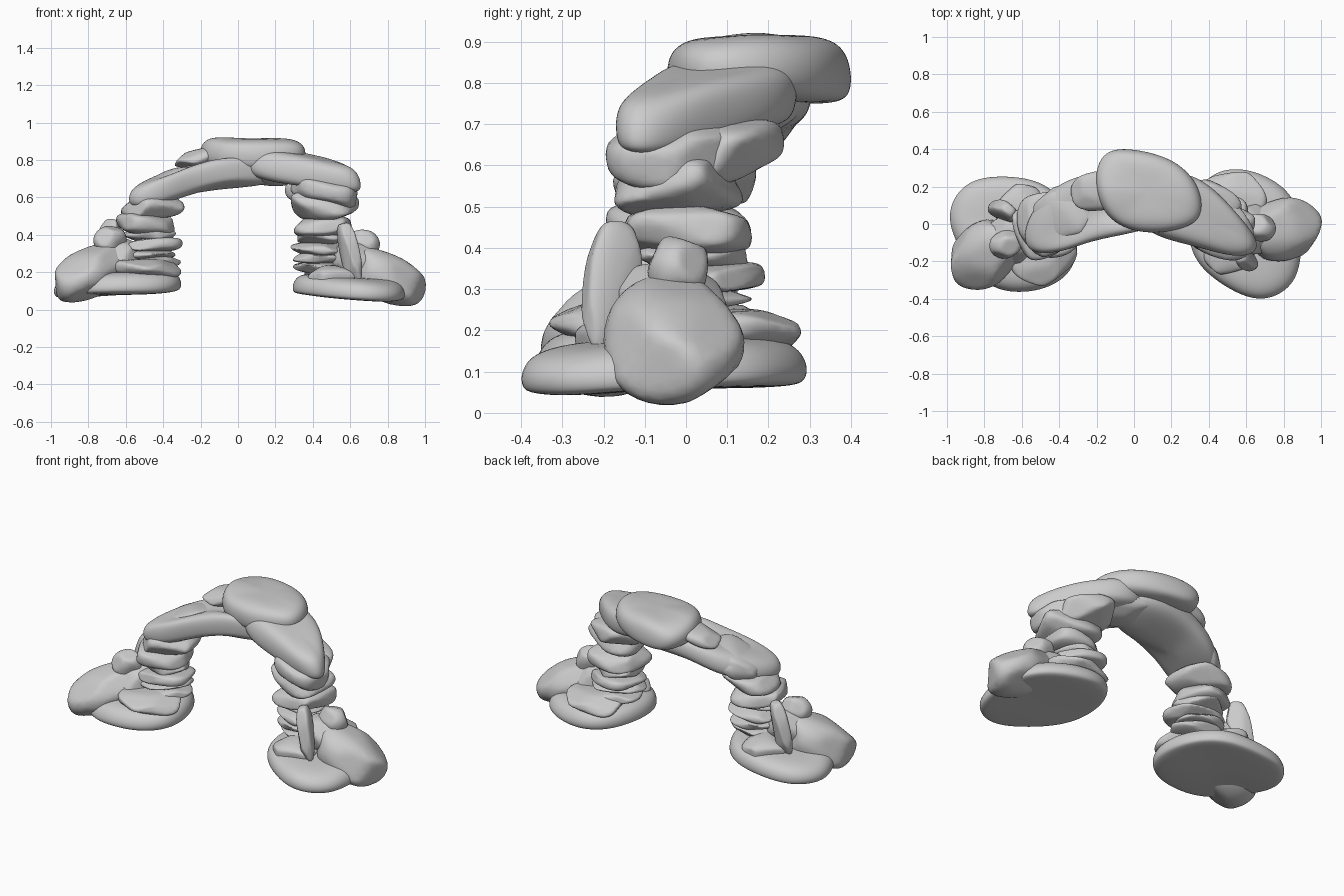
import bpy, bmesh, random
from math import radians
from mathutils import Vector, Matrix, Euler

if "Cube" in bpy.data.objects:
    bpy.data.objects.remove(bpy.data.objects["Cube"])

random.seed(7)


def finish(name, bm, levels):
    bmesh.ops.recalc_face_normals(bm, faces=bm.faces)
    for f in bm.faces:
        f.smooth = True
    me = bpy.data.meshes.new(name)
    bm.to_mesh(me)
    bm.free()
    ob = bpy.data.objects.new(name, me)
    bpy.context.collection.objects.link(ob)
    ob.modifiers.new("round", 'SUBSURF').levels = levels
    ob.modifiers["round"].render_levels = levels
    return ob


def boulder(name, loc, size, rot=(0, 0, 0), box=0.75):
    """Faceted, slightly boxy stone of a given overall size."""
    bm = bmesh.new()
    bmesh.ops.create_icosphere(bm, subdivisions=3, radius=1)
    for v in bm.verts:
        v.co = Vector([abs(c) ** box * (1 if c > 0 else -1) for c in v.co])
    for _ in range(16):
        n = Vector([random.gauss(0, 1) for _ in range(3)]).normalized()
        d = random.uniform(0.8, 1.0)
        for v in bm.verts:
            over = v.co.dot(n) - d
            if over > 0:
                v.co -= n * over
    lo = [min(v.co[i] for v in bm.verts) for i in range(3)]
    hi = [max(v.co[i] for v in bm.verts) for i in range(3)]
    m = Euler([radians(a) for a in rot]).to_matrix()
    for v in bm.verts:
        p = Vector([((v.co[i] - lo[i]) / (hi[i] - lo[i]) - 0.5) * size[i] for i in range(3)])
        v.co = m @ p + Vector(loc)
    return finish(name, bm, 1)


def slab(name, pts, thick, rings=((-.5, .86), (-.3, 1.02), (.25, 1.02), (.5, .8)), jit=0.012):
    """Rounded slab whose outline points (x, y, mid z) may tilt and bend."""
    bm = bmesh.new()
    pts = [Vector(p) for p in pts]
    c = sum(pts, Vector()) / len(pts)
    loops = []
    for h, s in rings:
        loops.append([bm.verts.new(c + (p - c) * s + Vector(
            (random.uniform(-jit, jit), random.uniform(-jit, jit),
             h * thick + random.uniform(-jit, jit)))) for p in pts])
    n = len(pts)
    for a, b in zip(loops, loops[1:]):
        for i in range(n):
            bm.faces.new((a[i], a[(i + 1) % n], b[(i + 1) % n], b[i]))
    for lp, h in ((loops[0], -.5), (loops[-1], .5)):
        mid = bm.verts.new(c + Vector((0, 0, h * thick)))
        for i in range(n):
            bm.faces.new((lp[i], lp[(i + 1) % n], mid))
    return finish(name, bm, 3)


# Right foot: ground slab, mound, stacked pillar and leaning stones
foot = [
    slab("base_slab", [(.29, -.06, .14), (.31, .12, .14), (.40, .26, .13), (.56, .30, .12),
                       (.74, .24, .12), (.88, .12, .11), (.90, -.16, .10), (.85, -.33, .09),
                       (.68, -.42, .10), (.50, -.34, .11), (.34, -.22, .13)], .12,
         ((-.45, .93), (-.35, 1.03), (.1, 1.03), (.55, .84)), .006),
    boulder("mound", (.79, -.03, .175), (.46, .35, .26), (0, 24, -3), .9),
    boulder("mound_upper", (.63, -.04, .26), (.26, .28, .20), (0, 15, 20)),
    boulder("mound_cap", (.67, -.02, .35), (.18, .15, .16), (0, 20, 0), .9),
    boulder("low_step", (.53, .14, .20), (.36, .28, .11), (-6, 0, 10)),
    boulder("front_step", (.50, -.14, .18), (.28, .24, .12), (6, 0, 15)),
    boulder("leaning_stone", (.595, -.18, .30), (.09, .15, .34), (-13, -8, 25)),
]
for i, (x, y, z, sx, sy, sz, a) in enumerate([
        (.45, .02, .225, .31, .31, .07, 10), (.45, .01, .275, .31, .29, .06, 40),
        (.44, .03, .325, .32, .31, .08, -15), (.44, .01, .385, .27, .29, .08, 20),
        (.455, .00, .445, .31, .33, .13, -8)]):
    foot.append(boulder(f"pillar_stone_{i + 1}", (x, y, z), (sx, sy, sz), (random.uniform(-5, 5), random.uniform(-4, 4), a), .65))

# Left foot: the same rocks turned about the pillar
turn = (Matrix.Translation((-.485, -.015, .02)) @ Matrix.Rotation(radians(210), 4, 'Z')
        @ Matrix.Translation((-.45, 0, 0)))
for ob in foot:
    twin = ob.copy()
    twin.name = "left_" + ob.name
    ob.name = "right_" + ob.name
    twin.matrix_world = turn
    bpy.context.collection.objects.link(twin)

# Springing stones on top of the pillars
boulder("left_cushion", (-.46, 0, .555), (.34, .35, .14), (0, -5, 10), .65)
boulder("right_cushion", (.46, -.02, .555), (.37, .31, .17), (0, 3, -10), .65)
boulder("right_back_stone", (.42, .09, .63), (.32, .26, .15), (10, 10, -25))
boulder("right_haunch", (.46, -.02, .645), (.40, .32, .18), (0, 14, -20))

# Bent arch ribs
slab("left_rib", [(-.59, -.10, .60), (-.56, .06, .61), (-.40, .23, .68), (-.20, .28, .75),
                  (.02, .32, .78), (.22, .28, .77), (.25, .04, .73), (.02, -.05, .77),
                  (-.22, -.09, .72), (-.36, -.15, .66), (-.52, -.17, .60)], .14)
boulder("left_rib_stone", (-.38, .05, .665), (.36, .32, .14), (0, -28, 15))
boulder("left_ledge", (-.16, .18, .825), (.38, .22, .09), (0, -12, 10))
slab("right_rib", [(.00, -.04, .79), (.05, .20, .80), (.22, .30, .79), (.40, .22, .77),
                   (.55, .06, .73), (.66, -.08, .69), (.65, -.16, .69), (.54, -.18, .70),
                   (.30, -.11, .74)], .16)
boulder("keystone_underside", (.14, .13, .74), (.36, .28, .15), (0, 8, -15))

# Crown slab
slab("crown", [(-.20, .12, .85), (-.20, .27, .84), (-.15, .41, .83), (.02, .40, .83),
               (.23, .34, .84), (.36, .20, .84), (.37, .04, .84), (.27, -.03, .83),
               (.08, -.05, .82), (-.10, -.01, .83)], .16)
